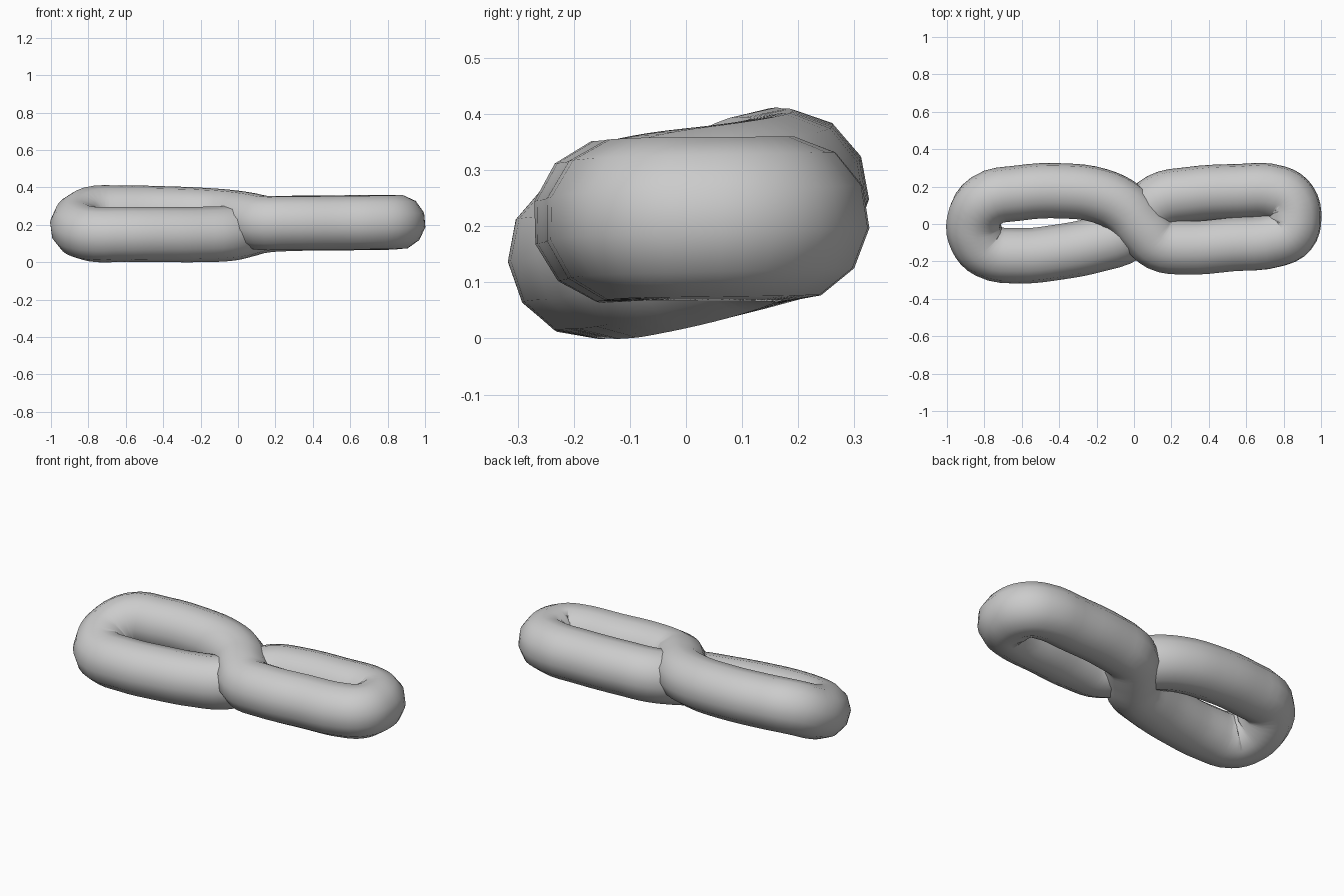
import bpy

R = 0.148  # tube radius

# centre line of the twisted loop, one full circuit of the figure eight
path = [
    (-0.855, 0.02, 0.205), (-0.79, 0.125, 0.255), (-0.62, 0.165, 0.262), (-0.38, 0.177, 0.258),
    (-0.18, 0.15, 0.25), (-0.05, 0.085, 0.24), (0.055, -0.03, 0.225),
    (0.135, -0.105, 0.21), (0.27, -0.126, 0.21), (0.52, -0.11, 0.21), (0.76, -0.085, 0.212),
    (0.835, -0.045, 0.213), (0.856, 0.03, 0.213), (0.835, 0.12, 0.213), (0.77, 0.165, 0.213),
    (0.55, 0.173, 0.21), (0.28, 0.155, 0.207), (0.14, 0.125, 0.198),
    (0.05, 0.04, 0.175), (-0.04, -0.055, 0.155), (-0.2, -0.11, 0.148),
    (-0.4, -0.15, 0.148), (-0.62, -0.17, 0.148), (-0.78, -0.145, 0.15), (-0.84, -0.08, 0.17),
]

# twisted dough rope as a closed swept tube
curve = bpy.data.curves.new("twisted_rope", "CURVE")
curve.dimensions = "3D"
curve.bevel_depth = R
curve.bevel_resolution = 4
curve.resolution_u = 4
curve.twist_mode = "MINIMUM"
spline = curve.splines.new("BEZIER")
spline.bezier_points.add(len(path) - 1)
for point, co in zip(spline.bezier_points, path):
    point.co = co
    point.handle_left_type = point.handle_right_type = "AUTO"
spline.use_cyclic_u = True
spline.use_smooth = True

rope = bpy.data.objects.new("twisted_rope", curve)
bpy.context.collection.objects.link(rope)
bpy.context.view_layer.objects.active = rope
rope.select_set(True)
bpy.ops.object.convert(target="MESH")
bpy.ops.object.shade_smooth()
